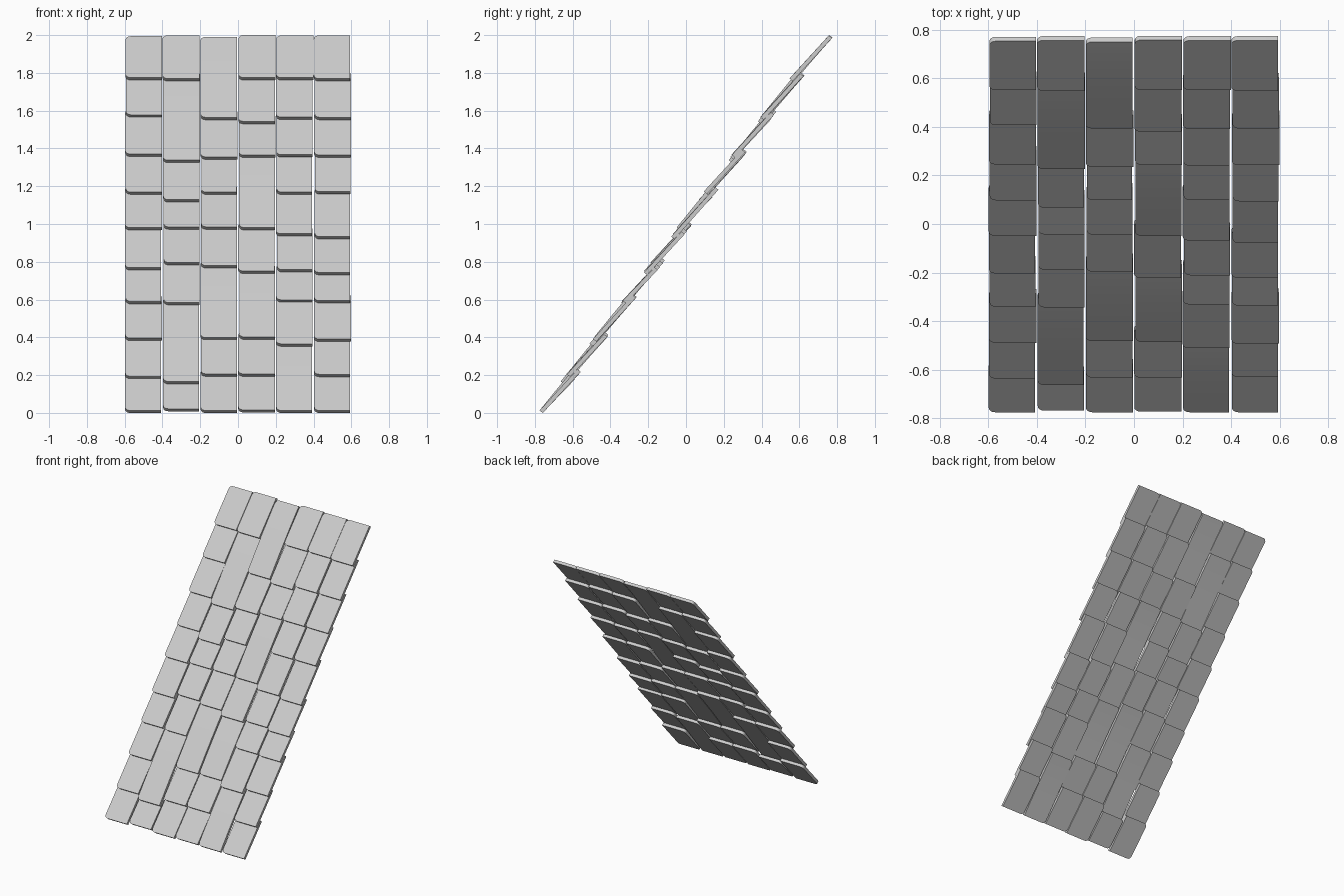
import bpy, bmesh, math, random
from mathutils import Vector

if "Cube" in bpy.data.objects:
    bpy.data.objects.remove(bpy.data.objects["Cube"])

random.seed(4)
LOW, HIGH = Vector((0, -0.761, 0.002)), Vector((0, 0.749, 2.007))
LENGTH = (HIGH - LOW).length
U = (HIGH - LOW).normalized()          # up the slope
N = Vector((0, -U.z, U.y))             # out of the upper surface
THICK, RADIUS, OVERLAP = 0.022, 0.026, 0.055


def tile(name, x0, x1, u0, u1, lift, long_tile):
    """Slab lapped over the next one down, left corners rounded."""
    length = u1 - u0
    sections = []
    for i in range(5):                 # rounded lower-left corner
        a = i * math.pi / 8
        sections.append((RADIUS * (1 - math.cos(a)), RADIUS * (1 - math.sin(a))))
    middle = [(length * k / 8, 0) for k in range(2, 8)] if long_tile else []
    sections = sections + middle + [(length - v, dx) for v, dx in reversed(sections)]
    bm = bmesh.new()
    rings = []
    for v, dx in sections:
        t = v / length
        # long tiles sag gently over their upper half
        drop = 0.6 * t + 0.4 * t ** 3 if long_tile else t
        n = 0.007 - 0.029 * drop + lift
        ring = []
        for x, h in ((x0 + dx, THICK / 2), (x1, THICK / 2),
                     (x1, -THICK / 2), (x0 + dx, -THICK / 2)):
            ring.append(bm.verts.new(LOW + U * (u0 + v) + N * (n + h) + Vector((x, 0, 0))))
        rings.append(ring)
    for a, b in zip(rings, rings[1:]):
        for i in range(4):
            j = (i + 1) % 4
            bm.faces.new((a[i], a[j], b[j], b[i]))
    bm.faces.new(rings[0][::-1])
    bm.faces.new(rings[-1])
    bmesh.ops.recalc_face_normals(bm, faces=bm.faces)
    mesh = bpy.data.meshes.new(name)
    bm.to_mesh(mesh)
    bm.free()
    ob = bpy.data.objects.new(name, mesh)
    bpy.context.collection.objects.link(ob)
    return ob


# Heights of the lower tile edges, one list per column
columns = [
    [.012, .195, .395, .59, .77, .98, 1.17, 1.37, 1.58, 1.775],
    [.022, .165, .585, .795, .985, 1.13, 1.34, 1.77],
    [.013, .205, .40, .78, .985, 1.17, 1.355, 1.565],
    [.016, .205, .40, .75, .98, 1.365, 1.545, 1.775],
    [.013, .365, .60, .76, .95, 1.17, 1.365, 1.565, 1.775],
    [.013, .205, .39, .595, .745, .935, 1.17, 1.365, 1.565, 1.77],
]
tops = [.008, .002, .012, 0, .003, .003]

tiles = []
for c, edges in enumerate(columns):
    starts = [max(0, (z - 0.013) / U.z) for z in edges]
    for r, u0 in enumerate(starts):
        last = r == len(starts) - 1
        u1 = LENGTH - tops[c] if last else starts[r + 1] + OVERLAP
        x0 = -0.597 + 0.2 * c + random.uniform(-0.003, 0.004)
        x1 = -0.405 + 0.2 * c + random.uniform(-0.003, 0.004)
        lift = 0 if r == 0 or last else random.uniform(-0.003, 0.003)
        tiles.append(tile(f"roof_tile_{c + 1}_{r + 1}", x0, x1, u0, u1, lift,
                          u1 - u0 > 0.42))

# Smooth the bends, keep the rims crisp
for ob in tiles:
    ob.select_set(True)
bpy.context.view_layer.objects.active = tiles[0]
bpy.ops.object.shade_smooth_by_angle(angle=math.radians(30))
